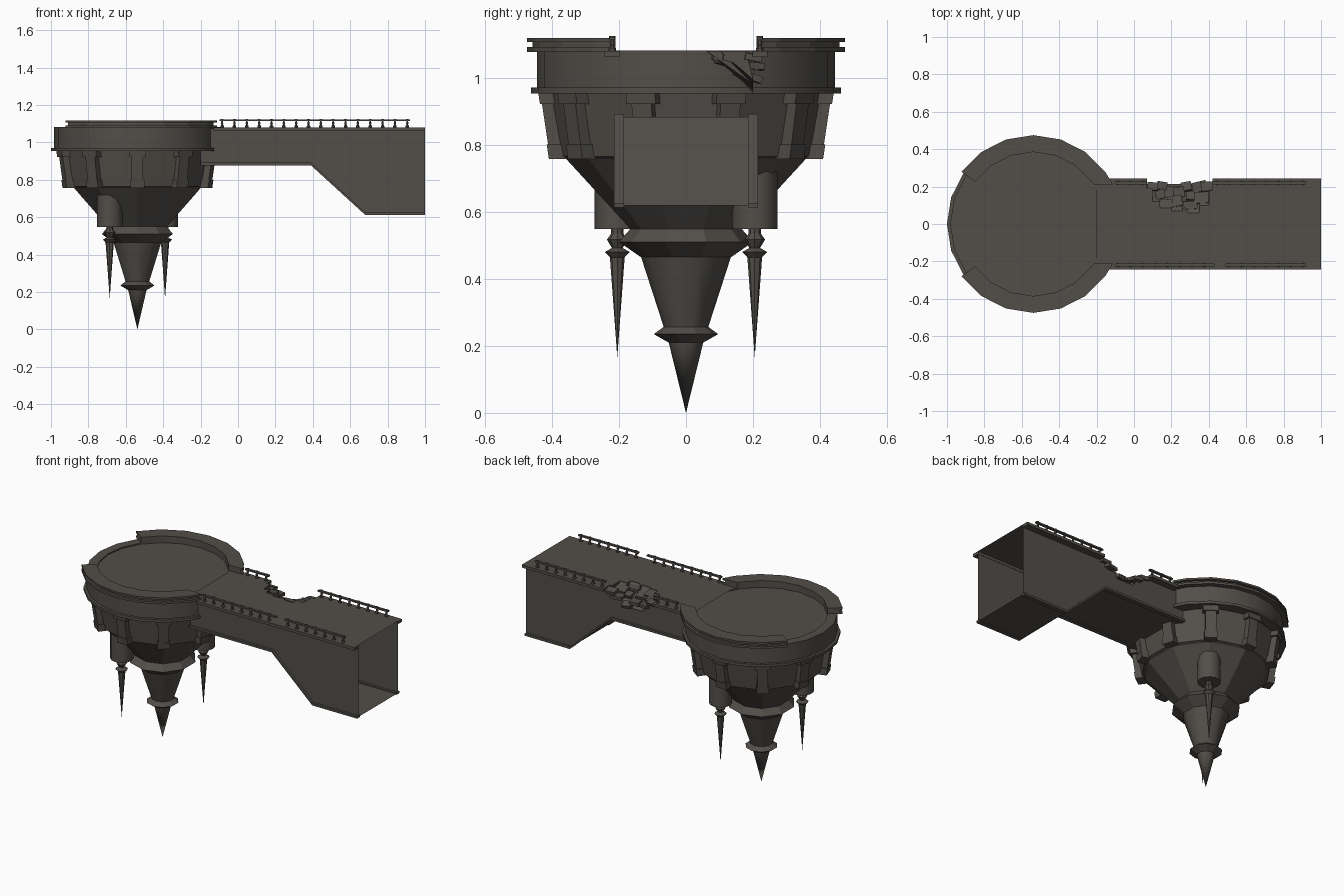
import bpy, bmesh, math, random
from mathutils import Matrix, Vector

if "Cube" in bpy.data.objects:
    bpy.data.objects.remove(bpy.data.objects["Cube"])

random.seed(4)
CX = -0.538                      # tower axis
stone = bpy.data.materials.new("dark_stone")
stone.diffuse_color = (0.085, 0.077, 0.067, 1)
stone.use_nodes = True
stone.node_tree.nodes["Principled BSDF"].inputs["Base Color"].default_value = stone.diffuse_color


def make(name, verts, faces, smooth=None):
    bm = bmesh.new()
    vs = [bm.verts.new(v) for v in verts]
    for f in faces:
        bm.faces.new([vs[i] for i in f])
    bmesh.ops.remove_doubles(bm, verts=bm.verts, dist=1e-5)
    bmesh.ops.recalc_face_normals(bm, faces=bm.faces)
    me = bpy.data.meshes.new(name)
    bm.to_mesh(me)
    bm.free()
    me.materials.append(stone)
    if smooth:
        for p in me.polygons:
            p.use_smooth = True
        me.set_sharp_from_angle(angle=math.radians(smooth))
    ob = bpy.data.objects.new(name, me)
    bpy.context.collection.objects.link(ob)
    return ob


def lathe(name, profile, sides, center=(CX, 0), start=90, smooth=None):
    verts, faces, n = [], [], len(profile)
    for s in range(sides):
        a = math.radians(start + 360 * s / sides)
        verts += [(center[0] + r * math.cos(a), center[1] + r * math.sin(a), z) for r, z in profile]
    for s in range(sides):
        t = (s + 1) % sides
        for i in range(n - 1):
            q = [s * n + i, t * n + i, t * n + i + 1, s * n + i + 1]
            if profile[i][0] == 0:
                q = [s * n, t * n + 1, s * n + 1] if i == 0 else q
            if profile[i + 1][0] == 0:
                q = q[:3]
            faces.append(q)
    return make(name, verts, faces, smooth)


BOX = [(0, 1, 3, 2), (4, 6, 7, 5), (0, 4, 5, 1), (2, 3, 7, 6), (0, 2, 6, 4), (1, 5, 7, 3)]


def box(name, x0, x1, y0, y1, z0, z1, rot=None):
    v = [Vector((x, y, z)) for x in (x0, x1) for y in (y0, y1) for z in (z0, z1)]
    if rot:
        c = sum(v, Vector()) / 8
        v = [c + rot @ (p - c) for p in v]
    return make(name, v, BOX)


# --- Tower: drum, tapered body, hanging cone and spire
lathe("drum", [(0, 1.073), (.387, 1.073), (.387, 1.081), (.445, 1.081), (.445, .97),
               (.462, .97), (.462, .953), (.40, .953)], 20, smooth=30)
lathe("tapered_body", [(.412, .955), (.378, .765), (.357, .757), (.165, .548)], 10)
lathe("spire_collar", [(.165, .55), (.2, .51), (.135, .465)], 10)
lathe("spire_shaft", [(.135, .468), (.066, .255)], 10, smooth=40)
lathe("spire_ring", [(.066, .257), (.096, .235), (.052, .21)], 10)
lathe("spire_tip", [(.052, .212), (0, 0)], 10, smooth=40)

# --- Ten tapered buttresses with wider heads and feet
for k in range(10):
    m = Matrix.Translation((CX, 0, 0)) @ Matrix.Rotation(math.radians(90 + 36 * k), 4, 'Z')
    for part, w, zb, zt, e in (("shaft", .031, .76, .955, 0), ("head", .046, .922, .955, .006),
                               ("foot", .037, .757, .80, .004)):
        v = []
        for z in (zb, zt):
            r = .405 + (z - .757) * .15 + e
            v += [m @ Vector((x, y, z)) for x in (.355, r) for y in (-w, w)]
        make(f"buttress_{part}_{k}", v, BOX)

# --- Parapet: two curved halves, open to the left and to the bridge
prof = [(.385, 1.075), (.385, 1.118), (.475, 1.118), (.475, 1.106), (.458, 1.106),
        (.458, 1.091), (.475, 1.091), (.475, 1.077)]
for side, s in (("back", 1), ("front", -1)):
    verts, faces, n = [], [], len(prof)
    for j, deg in enumerate([None] + list(range(36, 145, 18))):
        for r, z in prof:
            a = math.asin(.21 / r) if deg is None else math.radians(deg)
            verts.append((CX + r * math.cos(a), s * r * math.sin(a), z))
    for j in range(7):
        for i in range(n):
            k = (i + 1) % n
            faces.append((j * n + i, j * n + k, (j + 1) * n + k, (j + 1) * n + i))
    faces += [tuple(range(n)), tuple(range(7 * n, 8 * n))]
    make(f"parapet_{side}", verts, faces)

# --- Two diagonal side pods with hanging spikes
for i, s in enumerate((-1, 1)):
    c = (CX + s * .148, s * .205)
    lathe(f"pod_{i}", [(.068, .73), (.068, .548), (0, .548)], 12, c, smooth=40)
    lathe(f"pod_spike_{i}", [(.018, .55), (.018, .535), (.031, .517), (.016, .492), (.037, .48),
                             (.022, .464), (0, .165)], 8, c)

# --- Bridge: open shell with a haunch under the far end
under = [(-.2, .883), (.39, .883), (.68, .618), (1, .618)]
W = .2
hole = [(.07, 1.06), (.1, 1.06), (.1, 1.035), (.15, 1.035), (.17, .985), (.29, .985),
        (.31, 1.02), (.37, 1.02), (.37, 1.05), (.42, 1.05)]
for side, s in (("front", -1), ("back", 1)):
    top = [(-.2, 1.075)] + ([(.07, 1.075)] + hole + [(.42, 1.075)] if s > 0 else []) + [(1, 1.075)]
    pts = [(x, s * W, z) for x, z in under + top[::-1]]
    make(f"bridge_wall_{side}", pts, [range(len(pts))])
    # lip that follows the lower edge
    verts, faces = [], []
    for x, z in under:
        verts += [(x, s * y, z + d) for y, d in ((.185, -.006), (.215, -.006), (.215, .008), (.185, .008))]
    for j in range(3):
        faces += [(4 * j + i, 4 * j + (i + 1) % 4, 4 * j + 4 + (i + 1) % 4, 4 * j + 4 + i) for i in range(4)]
    faces += [(0, 1, 2, 3), (12, 13, 14, 15)]
    make(f"lower_lip_{side}", verts, faces)
    # cornice under the deck edge
    for j, (a, b) in enumerate([(-.13, 1)] if s < 0 else [(-.13, .07), (.42, 1)]):
        y = sorted((s * .198, s * .243))
        box(f"cornice_{side}_{j}", a, b, *y, 1.062, 1.08)
make("bridge_underside", [(x, y, z) for x, z in under for y in (-W, W)],
     [(2 * j, 2 * j + 1, 2 * j + 3, 2 * j + 2) for j in range(3)])

# --- Deck with a broken bite out of its back edge
bite = [(.07, .24), (.07, .19), (.1, .19), (.1, .12), (.14, .12), (.14, .085), (.2, .085), (.2, .07),
        (.26, .07), (.26, .09), (.29, .06), (.35, .06), (.35, .1), (.4, .1), (.4, .18), (.42, .18), (.42, .24)]
deck = [(-.13, -.24), (1, -.24), (1, .24)] + bite[::-1] + [(-.13, .24), (-.2, .21), (-.2, -.21)]
make("bridge_deck", [(x, y, 1.0815) for x, y in deck], [range(len(deck))])

# sloping break surface and loose slabs in the bite
n = len(bite) - 2
rim = [(x, y, 1.08) for x, y in bite[1:-1]]
low = [(x, W, .95 + .05 * abs(x - .24) / .18) for x, y in bite[1:-1]]
make("broken_slope", rim + low, [(i, i + 1, n + i + 1, n + i) for i in range(n - 1)])
for i, (x, y, z) in enumerate([(.1, .2, 1.06), (.14, .16, 1.05), (.17, .11, 1.055), (.15, .205, 1.03),
                               (.22, .12, 1.045), (.24, .17, 1.015), (.3, .1, 1.06), (.31, .15, 1.04),
                               (.36, .14, 1.055), (.35, .2, 1.035), (.39, .2, 1.06), (.28, .2, 1.0)]):
    w, d = random.uniform(.025, .04), random.uniform(.02, .032)
    r = Matrix.Rotation(random.uniform(-.3, .3), 3, 'Z') @ Matrix.Rotation(random.uniform(-.35, 0), 3, 'X')
    box(f"broken_slab_{i}", x - w, x + w, y - d, y + d, z - .01, z + .01, r)

# --- Balustrades
for side, s, runs in (("front", -1, ((-.1, .43), (.49, .92))), ("back", 1, ((-.1, .07), (.42, .92)))):
    y = s * .22
    for j, (a, b) in enumerate(runs):
        box(f"hand_rail_{side}_{j}", a, b, y - .008, y + .008, 1.113, 1.122)
    for k in range(16):
        x = -.085 + .066 * k
        if any(a < x < b for a, b in runs):
            lathe(f"baluster_{side}_{k}", [(.011, 1.078), (.011, 1.088), (.005, 1.094), (.008, 1.102),
                                           (.004, 1.114), (.009, 1.116), (.009, 1.125), (0, 1.125)],
                  6, (x, y))
